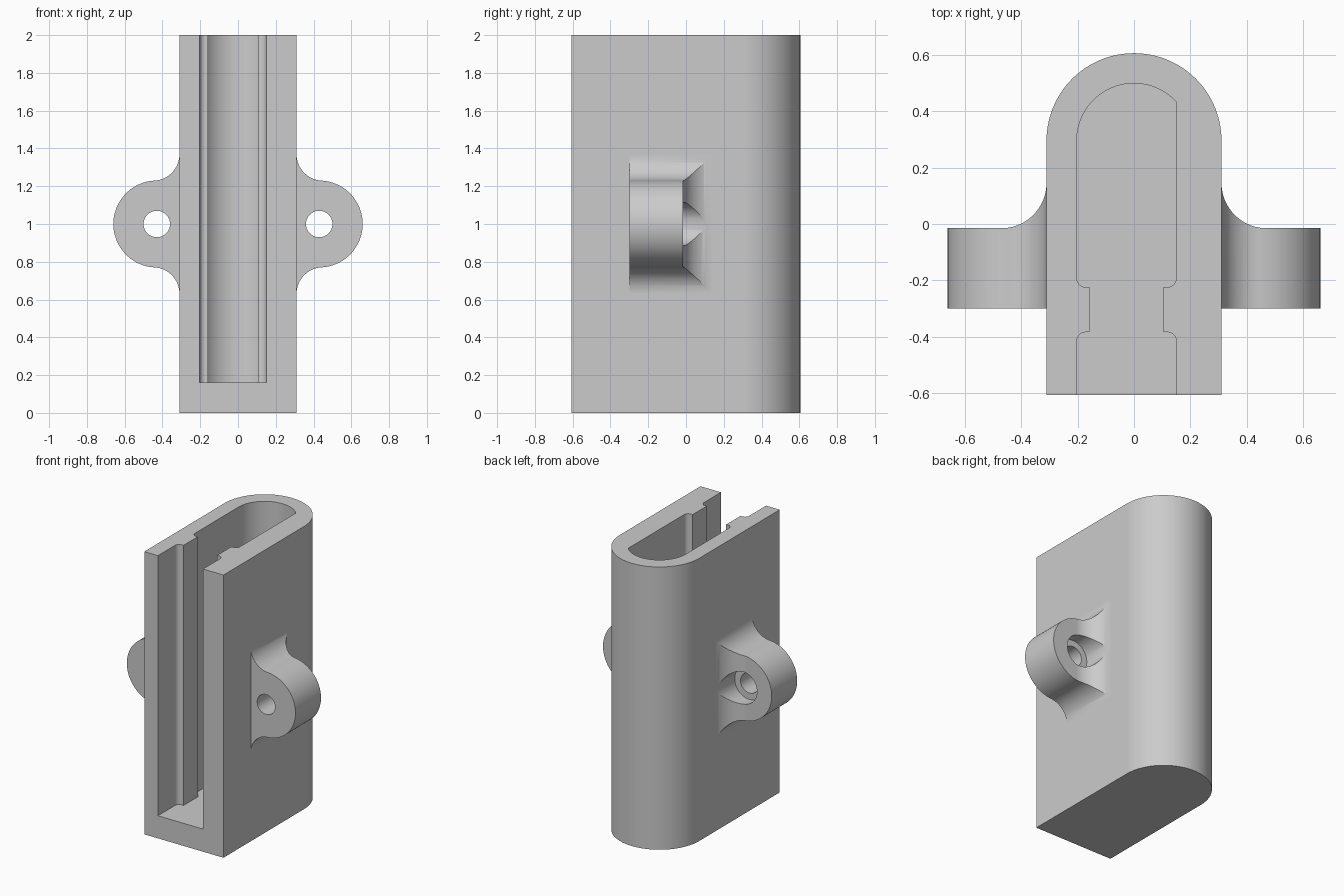
import bpy, bmesh
from math import sin, cos, atan2, sqrt, pi

cube = bpy.data.objects.get("Cube")
if cube:
    bpy.data.objects.remove(cube, do_unlink=True)

grey = bpy.data.materials.new("plain grey")
grey.use_nodes = True
grey.diffuse_color = (0.6, 0.6, 0.6, 1)
grey.node_tree.nodes["Principled BSDF"].inputs["Base Color"].default_value = (0.6, 0.6, 0.6, 1)


def arc(cx, cy, r, a0, a1, n=24):
    """Points on an arc, end points included."""
    angles = [a0 + (a1 - a0) * i / n for i in range(n + 1)]
    return [(cx + r * cos(a), cy + r * sin(a)) for a in angles]


def prism(name, points, axis, lo, hi):
    """Extrude a closed outline along z (points are x, y) or y (points are x, z)."""
    bm = bmesh.new()
    place = (lambda p: (*p, lo)) if axis == "z" else (lambda p: (p[0], lo, p[1]))
    face = bm.faces.new([bm.verts.new(place(p)) for p in points])
    new = bmesh.ops.extrude_face_region(bm, geom=[face])["geom"]
    move = (0, 0, hi - lo) if axis == "z" else (0, hi - lo, 0)
    bmesh.ops.translate(bm, vec=move, verts=[v for v in new if isinstance(v, bmesh.types.BMVert)])
    bmesh.ops.recalc_face_normals(bm, faces=bm.faces)
    mesh = bpy.data.meshes.new(name)
    bm.to_mesh(mesh)
    bm.free()
    mesh.materials.append(grey)
    obj = bpy.data.objects.new(name, mesh)
    bpy.context.collection.objects.link(obj)
    return obj


def combine(target, tool, operation):
    """Apply a boolean and remove the tool object."""
    tool.hide_render = True
    mod = target.modifiers.new("cut", "BOOLEAN")
    mod.operation, mod.object, mod.solver = operation, tool, "EXACT"
    bpy.context.view_layer.objects.active = target
    bpy.ops.object.modifier_apply(modifier=mod.name)
    bpy.data.objects.remove(tool, do_unlink=True)


# Holder body: flat front, round back
W, FRONT, ARC_Y = 0.31, -0.605, 0.295
body = prism("holder_body",
             [(-W, FRONT), (W, FRONT)] + arc(0, ARC_Y, W, 0, pi, 64), "z", 0, 2)

# Mounting ears, with blended roots
EAR_X, EAR_R, FIL = 0.43, 0.23, 0.14
fil_x = W + FIL
h = sqrt((EAR_R + FIL) ** 2 - (fil_x - EAR_X) ** 2)
t = atan2(h, fil_x - EAR_X)
ear_outline = ([(0.25, 1 + h)]
               + arc(fil_x, 1 + h, FIL, pi, pi + t)
               + arc(EAR_X, 1, EAR_R, t, -t, 48)[1:-1]
               + arc(fil_x, 1 - h, FIL, pi - t, pi)
               + [(0.25, 1 - h)])
back_trim = arc(0.47, 0.145, 0.16, pi, 1.5 * pi) + [(0.8, -0.015), (0.8, 0.4), (W, 0.4)]

for side, s in (("left", 1), ("right", -1)):
    def flip(points):
        return [(s * x, y) for x, y in points]
    ear = prism(side + "_ear", flip(ear_outline), "y", -0.3, 0.144)
    combine(ear, prism("back_trim", flip(back_trim), "z", 0.4, 1.6), "DIFFERENCE")
    for r, lo, hi in ((0.07, -0.5, 0.3), (0.115, -0.095, 0.3)):
        hole = arc(EAR_X, 1, r, 0, 2 * pi, 48)[:-1]
        combine(ear, prism("bore", flip(hole), "y", lo, hi), "DIFFERENCE")
    combine(body, ear, "UNION")

# Pocket, open at front and top, narrowed by a guide rib on each side
L, R, POCKET_R = -0.203, 0.15, 0.203
RIB_BACK, RIB_FRONT, F = -0.224, -0.383, 0.033


def rib(wall, s):
    """Pocket edge past one rib, front to back; s points to the pocket's middle."""
    cx, tip = wall + s * F, wall + s * 0.045
    front = [(cx - s * (x - cx), y) for x, y in arc(cx, RIB_FRONT - F, F, 0, pi / 2, 8)]
    back = [(cx - s * (x - cx), y) for x, y in arc(cx, RIB_BACK + F, F, -pi / 2, 0, 8)]
    return front + [(tip, RIB_FRONT), (tip, RIB_BACK)] + back


start = atan2(sqrt(POCKET_R ** 2 - R ** 2), R)
pocket = ([(L, -0.9), (R, -0.9)] + rib(R, -1)
          + arc(0, ARC_Y, POCKET_R, start, pi, 48)
          + rib(L, 1)[::-1])
combine(body, prism("pocket", pocket, "z", 0.16, 2.3), "DIFFERENCE")

# Smooth curves, crisp edges
bpy.ops.object.select_all(action="DESELECT")
body.select_set(True)
bpy.context.view_layer.objects.active = body
bpy.ops.object.shade_smooth_by_angle(angle=0.45)
weighted = body.modifiers.new("flat walls", "WEIGHTED_NORMAL")
weighted.keep_sharp = True
